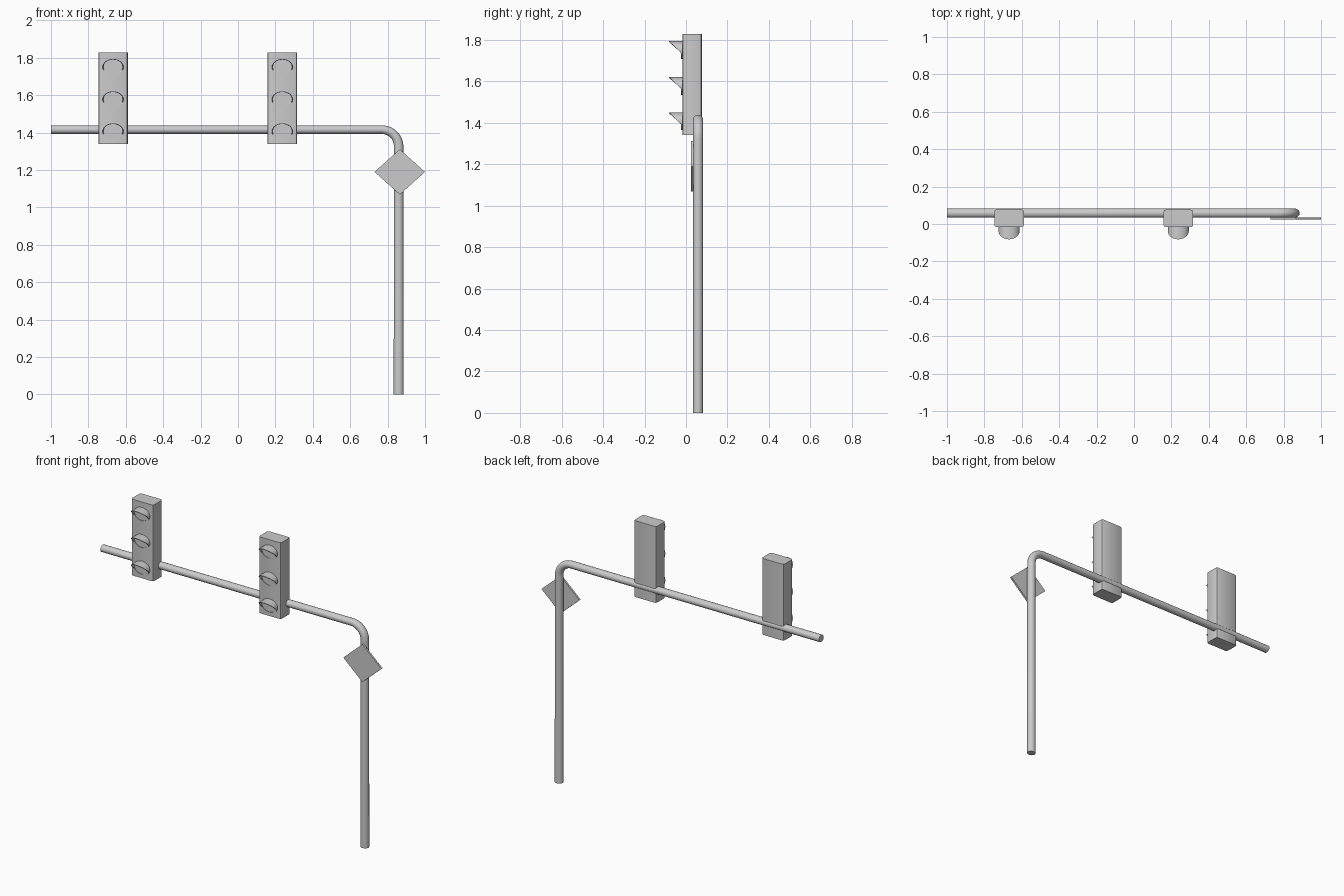
import bpy, bmesh
from math import sin, cos, pi, radians

if "Cube" in bpy.data.objects:
    bpy.data.objects.remove(bpy.data.objects["Cube"])

POLE_Y = 0.058


def finish(bm, name, smooth=True):
    bmesh.ops.recalc_face_normals(bm, faces=bm.faces)
    me = bpy.data.meshes.new(name)
    bm.to_mesh(me)
    bm.free()
    ob = bpy.data.objects.new(name, me)
    bpy.context.collection.objects.link(ob)
    bpy.context.view_layer.objects.active = ob
    for o in bpy.context.selected_objects:
        o.select_set(False)
    ob.select_set(True)
    if smooth:
        bpy.ops.object.shade_smooth_by_angle(angle=radians(35))
    return ob


def box(name, lo, hi, chamfer=0.0):
    bm = bmesh.new()
    bmesh.ops.create_cube(bm, size=1)
    for v in bm.verts:
        v.co = [(a + b) / 2 + c * (b - a) for a, b, c in zip(lo, hi, v.co)]
    if chamfer:
        edges = [e for e in bm.edges if abs(e.verts[0].co.z - e.verts[1].co.z) > 0.1]
        bmesh.ops.bevel(bm, geom=edges, offset=chamfer, segments=2, profile=0.5,
                        affect='EDGES')
    return finish(bm, name)


def mast_pole():
    # Round tube swept up the post, round the elbow and along the arm
    x, z, r, n = 0.859, 1.416, 0.09, 20
    path = [(x, 0.0, 0.0, 0.0265)]
    for i in range(11):
        a = pi / 2 * i / 10
        path.append((x - r + r * cos(a), z - r + r * sin(a), a, 0.0255 - 0.003 * i / 10))
    path.append((-1.0, z, pi / 2, 0.0225))
    bm = bmesh.new()
    rings = []
    for px, pz, a, rad in path:
        ring = []
        for k in range(n):
            t = 2 * pi * k / n
            u = rad * cos(t)
            ring.append(bm.verts.new((px + u * cos(a), POLE_Y + 0.0245 * sin(t),
                                      pz + u * sin(a))))
        rings.append(ring)
    for A, B in zip(rings, rings[1:]):
        for k in range(n):
            j = (k + 1) % n
            bm.faces.new((A[k], A[j], B[j], B[k]))
    bm.faces.new(rings[0])
    bm.faces.new(rings[-1])
    finish(bm, "mast_pole")


def visor(name, cx, cz, y0):
    # Slant-cut oval hood: deep at the top, a thin rim at the bottom
    n, rx, rz, wall = 32, 0.056, 0.043, 0.004
    bm = bmesh.new()
    loops = []
    for shrink, front in ((0, False), (0, True), (wall, True), (wall, False)):
        loop = []
        for k in range(n):
            t = 2 * pi * k / n
            s = sin(t)
            depth = max(0.006, 0.065 * (s * rz + 0.02) / (rz + 0.02))
            loop.append(bm.verts.new((cx + (rx - shrink) * cos(t),
                                      y0 - depth if front else y0 + 0.003,
                                      cz + (rz - shrink) * s)))
        loops.append(loop)
    for A, B in zip(loops, loops[1:]):
        for k in range(n):
            j = (k + 1) % n
            bm.faces.new((A[k], A[j], B[j], B[k]))
    finish(bm, name)
    # Lens disc inside the hood
    bm = bmesh.new()
    rim = [bm.verts.new((cx + (rx - wall) * cos(2 * pi * k / n), y0 - 0.003,
                         cz + (rz - wall) * sin(2 * pi * k / n))) for k in range(n)]
    bm.faces.new(rim)
    finish(bm, name.replace("visor", "lens"), False)


mast_pole()

# Two signal heads with three lamps each
for side, cx in (("left", -0.668), ("right", 0.237)):
    box(f"signal_housing_{side}", (cx - 0.079, -0.017, 1.34),
        (cx + 0.079, 0.077, 1.829), 0.012)
    for lamp, cz in (("top", 1.751), ("middle", 1.578), ("bottom", 1.407)):
        visor(f"visor_{side}_{lamp}", cx, cz, -0.017)

# Thin diamond sign plate on the front of the post
bm = bmesh.new()
sx, sz = 0.865, 1.19
ring = [bm.verts.new((x, 0.024, z)) for x, z in
        ((sx + 0.135, sz), (sx, sz + 0.121), (sx - 0.135, sz), (sx, sz - 0.121))]
face = bm.faces.new(ring)
ext = bmesh.ops.extrude_face_region(bm, geom=[face])
for v in ext["geom"]:
    if isinstance(v, bmesh.types.BMVert):
        v.co.y += 0.012
finish(bm, "diamond_sign", False)
